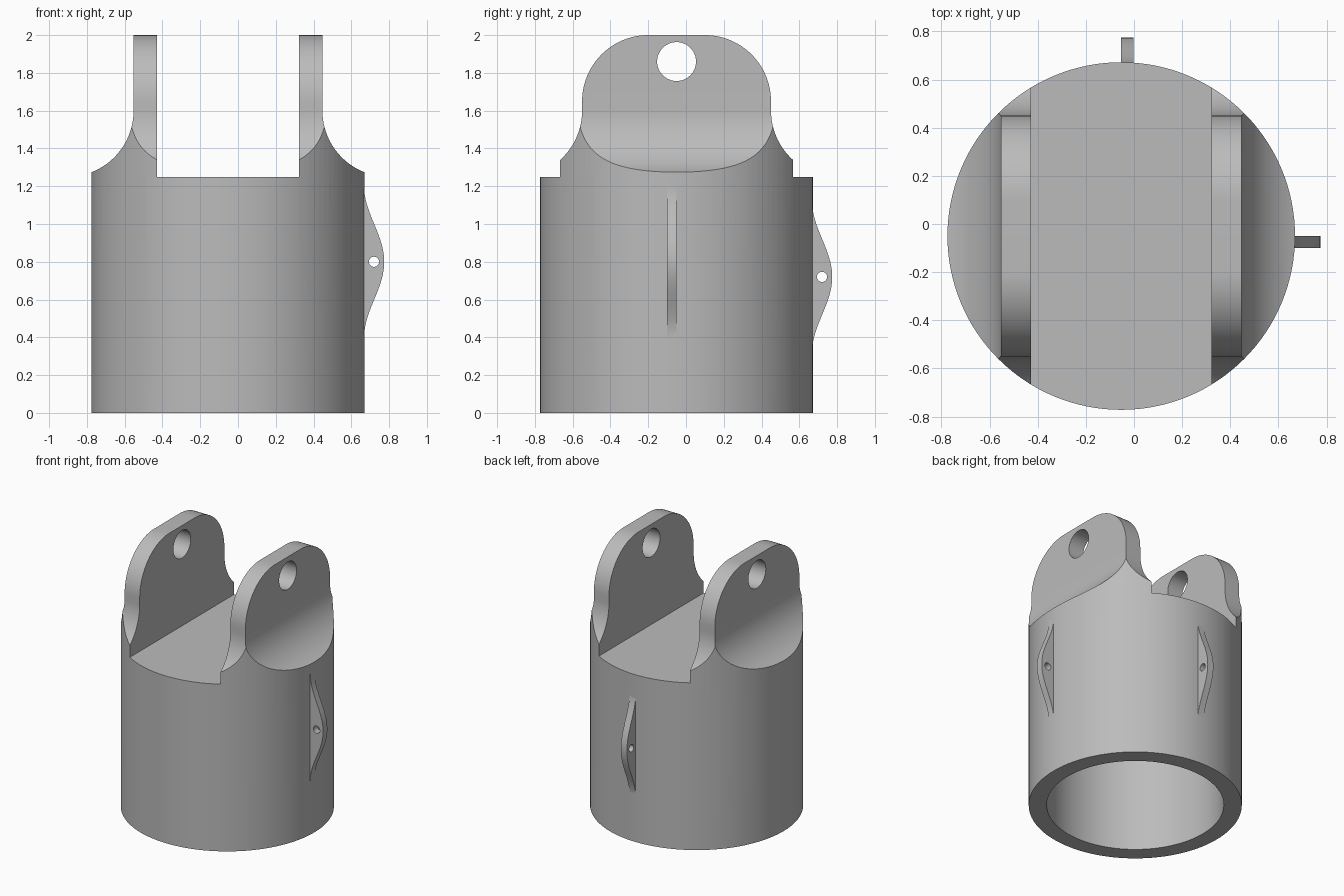
import bpy, bmesh, math
from mathutils import Matrix, Vector

cube = bpy.data.objects.get("Cube")
if cube:
    bpy.data.objects.remove(cube, do_unlink=True)

CX, CY = -0.053, -0.05           # axis of the round body
RADIUS, BORE, BORE_TOP = 0.722, 0.60, 1.125
EAR_IN, EAR_OUT, FLOOR, TOP = 0.375, 0.5, 1.25, 2.0
FILLET = 0.35

grey = bpy.data.materials.new("plain grey")
grey.use_nodes = True
colour = (0.5, 0.5, 0.5, 1)
grey.diffuse_color = colour
grey.node_tree.nodes["Principled BSDF"].inputs["Base Color"].default_value = colour


def finish(name, bm):
    bmesh.ops.recalc_face_normals(bm, faces=bm.faces)
    mesh = bpy.data.meshes.new(name)
    bm.to_mesh(mesh)
    bm.free()
    mesh.materials.append(grey)
    ob = bpy.data.objects.new(name, mesh)
    bpy.context.collection.objects.link(ob)
    return ob


def prism(name, profile, start, end, along):
    """Extrude a (horizontal, z) profile along x or y."""
    bm = bmesh.new()
    place = (lambda h, z: (start, h, z)) if along == "x" else (lambda h, z: (h, start, z))
    face = bm.faces.new([bm.verts.new(place(h, z)) for h, z in profile])
    grown = bmesh.ops.extrude_face_region(bm, geom=[face])["geom"]
    step = Vector((end - start, 0, 0)) if along == "x" else Vector((0, end - start, 0))
    bmesh.ops.translate(bm, vec=step, verts=[v for v in grown if isinstance(v, bmesh.types.BMVert)])
    return finish(name, bm)


def cylinder(name, radius, low, high, segments=128):
    bm = bmesh.new()
    bmesh.ops.create_cone(bm, cap_ends=True, segments=segments, radius1=radius, radius2=radius,
                          depth=high - low, matrix=Matrix.Translation((0, 0, (low + high) / 2)))
    return finish(name, bm)


def circle(h, z, r, n=48):
    return [(h + r * math.cos(math.tau * i / n), z + r * math.sin(math.tau * i / n)) for i in range(n)]


def cut(ob, tool, operation="DIFFERENCE"):
    tool.hide_render = True
    mod = ob.modifiers.new("cut", "BOOLEAN")
    mod.operation, mod.object, mod.solver = operation, tool, "EXACT"
    bpy.context.view_layer.objects.active = ob
    bpy.ops.object.modifier_apply(modifier=mod.name)
    bpy.data.objects.remove(tool, do_unlink=True)


def smooth(ob):
    bpy.ops.object.select_all(action="DESELECT")
    ob.select_set(True)
    bpy.context.view_layer.objects.active = ob
    bpy.ops.object.shade_smooth_by_angle(angle=math.radians(30))


def mirrored(half):
    return half + [(-h, z) for h, z in reversed(half)]


# Flared shoulder shared by both silhouettes, from the bottom upwards
shoulder = [(0.8, -0.1), (0.8, 1.26)]
for i in range(25):
    t = math.radians(70) * (1 - i / 24)
    shoulder.append((EAR_OUT + FILLET * (1 - math.cos(t)), 1.6 - FILLET * math.sin(t)))

# Front silhouette: two upright ears with a flat slot between
front = mirrored(shoulder + [(EAR_OUT, 2.1), (EAR_IN, 2.1), (EAR_IN, FLOOR)])

# Side silhouette: round-cornered ears
corner = [(EAR_OUT - FILLET + FILLET * math.cos(a), TOP - FILLET + FILLET * math.sin(a))
          for a in (math.radians(90) * i / 24 for i in range(25))]
side = mirrored(shoulder + corner)

# Body: round bar trimmed by both silhouettes, then bored and pierced
body = cylinder("clevis_body", RADIUS, 0, 2.2)
cut(body, prism("front_trim", front, -1, 1, "y"), "INTERSECT")
cut(body, prism("side_trim", side, -1, 1, "x"), "INTERSECT")
cut(body, cylinder("bore", BORE, -0.1, BORE_TOP))
cut(body, prism("pin_hole", circle(0, 1.86, 0.103), -1, 1, "x"))
body.data.transform(Matrix.Translation((CX, CY, 0)))
smooth(body)


# Small bell-shaped lugs with a tie hole
def lug(name, mid, start, along):
    outline = [(0.64, mid - 0.4)]
    for i in range(41):
        z = -0.4 + 0.8 * i / 40
        outline.append((0.668 + 0.106 * (1 + math.cos(math.pi * z / 0.4)) / 2, mid + z))
    outline.append((0.64, mid + 0.4))
    ob = prism(name, outline, start, start + 0.05, along)
    cut(ob, prism("tie_hole", circle(0.72, mid, 0.027, 32), start - 0.1, start + 0.1, along))
    smooth(ob)


lug("left_lug", 0.80, CY - 0.05, "y")
lug("back_lug", 0.72, CX, "x")
